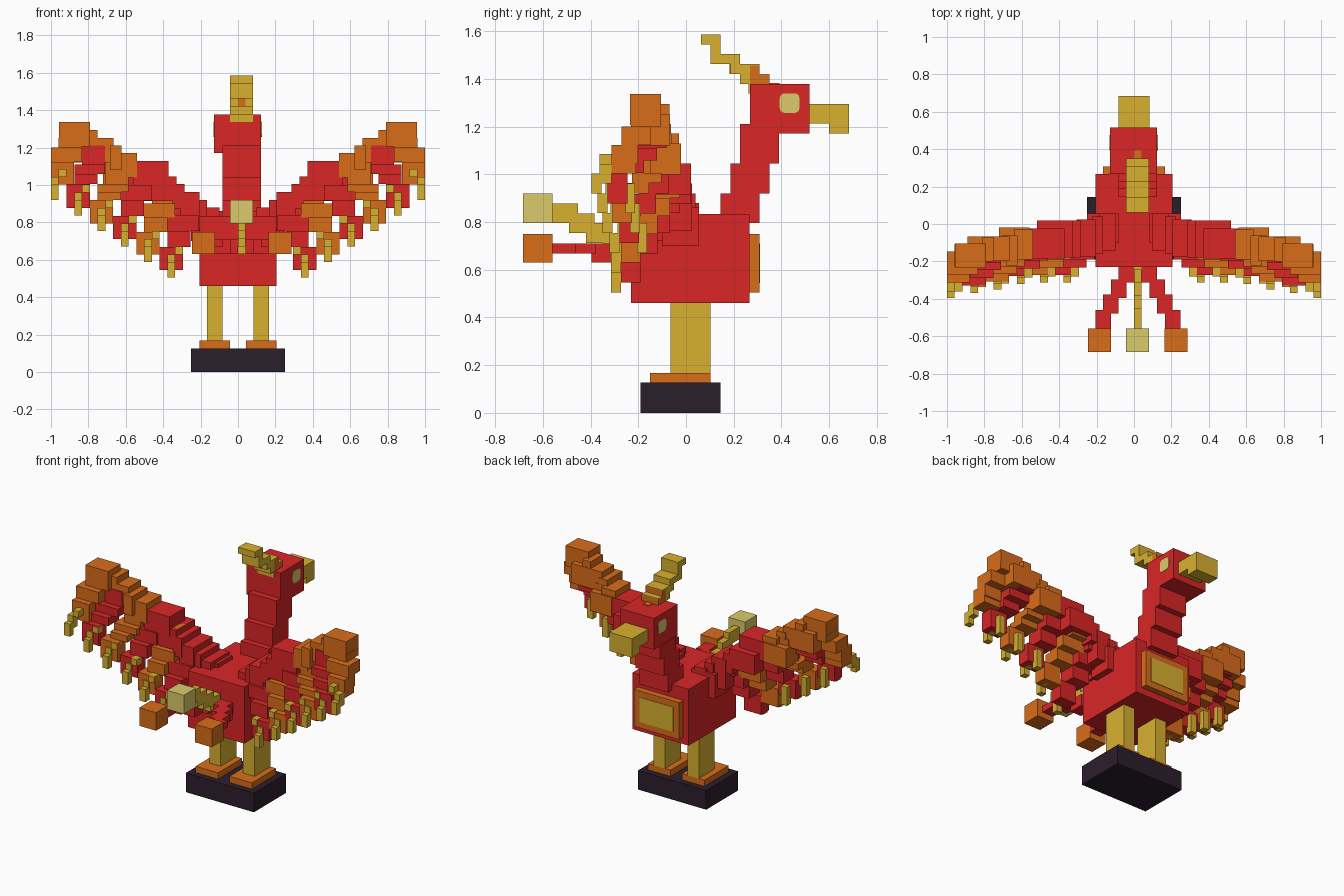
import bpy
import bmesh
from mathutils import Vector

if "Cube" in bpy.data.objects:
    bpy.data.objects.remove(bpy.data.objects["Cube"], do_unlink=True)

V = 0.0413  # edge of one small block


def make_material(name, *rgb):
    linear = [((c / 255 + 0.055) / 1.055) ** 2.4 for c in rgb]
    mat = bpy.data.materials.new(name)
    mat.use_nodes = True
    mat.diffuse_color = (*linear, 1)
    mat.node_tree.nodes["Principled BSDF"].inputs["Base Color"].default_value = (*linear, 1)
    return mat


RED = make_material("plumage red", 218, 38, 38)
ORANGE = make_material("feather orange", 217, 109, 26)
GOLD = make_material("gold", 216, 176, 48)
PALE = make_material("pale yellow", 219, 203, 108)
DARK = make_material("dark base", 43, 30, 43)


def finish(name, bm, mat):
    mesh = bpy.data.meshes.new(name)
    bm.to_mesh(mesh)
    bm.free()
    mesh.materials.append(mat)
    obj = bpy.data.objects.new(name, mesh)
    bpy.context.collection.objects.link(obj)


def blocks(name, mat, *boxes, flip=None):
    """Join boxes given as (x range, y range, z range); flip mirrors x about that value."""
    bm = bmesh.new()
    for xs, ys, zs in boxes:
        if flip is not None:
            xs = (2 * flip - xs[1], 2 * flip - xs[0])
        corners = list(zip(xs, ys, zs))
        low, high = Vector(corners[0]), Vector(corners[1])
        made = bmesh.ops.create_cube(bm, size=1)["verts"]
        bmesh.ops.scale(bm, verts=made, vec=high - low)
        bmesh.ops.translate(bm, verts=made, vec=(low + high) / 2)
    finish(name, bm, mat)


# Stand, legs and body
blocks("base", DARK, ((-.25, .25), (-.19, .145), (0, .127)))
for side, flip in (("left", None), ("right", 0)):
    blocks(side + "_foot", ORANGE, ((.042, .207), (-.15, .103), (.127, .168)), flip=flip)
    blocks(side + "_leg", GOLD, ((.083, .166), (-.064, .103), (.168, .46)), flip=flip)
blocks("body", RED, ((-.207, .207), (-.23, .267), (.46, .834)))
blocks("chest_plate", ORANGE, ((-.166, .166), (.267, .308), (.504, .75)))
blocks("chest_panel", GOLD, ((-.124, .124), (.304, .311), (.545, .709)))

# Neck and head
NECK_X = (-.083, .124)
blocks("neck", RED,
       (NECK_X, (.145, .308), (.795, .92)),
       (NECK_X, (.186, .35), (.92, 1.044)),
       (NECK_X, (.226, .39), (1.044, 1.21)))
blocks("head", RED, ((-.127, .124), (.268, .517), (1.17, 1.378)))
blocks("beak", GOLD,
       ((-.083, .083), (.517, .684), (1.212, 1.295)),
       ((-.083, .083), (.6, .684), (1.17, 1.212)))


def eye(name, x):
    """Thin square plate with rounded corners on the side of the head."""
    bm = bmesh.new()
    made = bmesh.ops.create_cube(bm, size=1)["verts"]
    bmesh.ops.scale(bm, verts=made, vec=(.006, 2 * V, 2 * V))
    rims = [e for e in bm.edges if abs(e.verts[0].co.x - e.verts[1].co.x) > .001]
    bmesh.ops.bevel(bm, geom=rims, offset=V / 2, segments=3, profile=.5, affect='EDGES')
    bmesh.ops.translate(bm, verts=bm.verts, vec=(x, .434, 1.298))
    finish(name, bm, PALE)


eye("left_eye", .124)
eye("right_eye", -.127)

# Crest, a stair rising backwards from the head
CREST_X = (-.042, .081)
blocks("crest", GOLD,
       (CREST_X, (.062, .144), (1.544, 1.585)),
       (CREST_X, (.103, .144), (1.462, 1.544)),
       (CREST_X, (.144, .226), (1.462, 1.503)),
       (CREST_X, (.186, .268), (1.42, 1.462)),
       (CREST_X, (.226, .268), (1.378, 1.42)),
       (CREST_X, (.262, .27), (1.338, 1.378)),
       (CREST_X, (.308, .35), (1.415, 1.421)),
       (CREST_X, (.268, .308), (1.456, 1.462)))
blocks("crest_root", ORANGE,
       (CREST_X, (.268, .35), (1.378, 1.415)),
       (CREST_X, (.268, .308), (1.415, 1.456)),
       ((0, V), (.182, .188), (1.42, 1.462)),
       ((0, V), (.35, .392), (1.376, 1.382)))

# Middle tail plume: narrow steps carrying a pale block
steps = []
for i in range(5):
    back = -.56 + i * 1.7 * V
    bottom = .795 - i * V
    steps.append(((0, V), (back, back + 2.6 * V), (bottom, bottom + 2 * V)))
blocks("middle_tail_plume", GOLD, *steps)
blocks("middle_tail_tip", PALE, ((-.042, .081), (-.684, -.56), (.795, .92)))

# Outer tail plumes spread sideways
for side, flip in (("left", None), ("right", V / 2)):
    steps = []
    for i in range(4):
        x, back = V + i * V, -.314 - i * .082
        low = .63 if i < 2 else .668
        steps.append(((x, x + 2 * V), (back, back + .1), (low, .709)))
    blocks(side + "_tail_plume", RED, *steps, flip=flip)
    blocks(side + "_tail_tip", ORANGE, ((.164, .287), (-.684, -.56), (.63, .75)), flip=flip)

# Wing arm steps: x start, x end, top z, front y
ARM = [(.1, .165, .88, .055), (.165, .205, .92, .04), (.205, .287, .962, .025),
       (.287, .33, 1.005, .02), (.33, .497, 1.045, .02), (.372, .54, 1.128, -.025),
       (.54, .622, 1.17, -.03), (.56, .7, 1.128, -.02), (.622, .665, 1.21, -.062),
       (.665, .75, 1.25, -.067), (.75, .79, 1.294, -.07), (.75, .87, 1.25, -.067),
       (.79, .957, 1.336, -.104)]
# Feathers, outermost first: lower top, upper bottom, upper top, rear y
FEATHERS = [(1.045, 1.2, 1.25, -.395), (1.005, 1.11, 1.21, -.37), (.92, 1.005, 1.17, -.35),
            (.835, 1., 1.128, -.32), (.75, .9, 1.045, -.314), (.668, .84, .962, -.314)]

for side, flip in (("left", None), ("right", 0)):
    inner, outer = [], []
    for x0, x1, top, front in ARM:
        depth = .2 if x1 < .5 else .16 if x1 < .7 else .13
        height = .2 if x1 < .3 else .13
        box = ((x0, x1 + V / 2 if x1 < .9 else x1), (front - depth, front), (top - height, top))
        (inner if x1 < .55 else outer).append(box)
    inner.append(((.08, .25), (-.1, .055), (.7, .86)))
    blocks(side + "_wing_shoulder", RED, *inner, flip=flip)
    blocks(side + "_wing_arm", ORANGE, *outer, flip=flip)

    for k, (low_top, up_bottom, up_top, rear) in enumerate(FEATHERS):
        edge = 1.041 - k * .1245
        tip = .92 - k * .083
        middle = (low_top + up_bottom) / 2

        # Each feather steps outward and backward on its way down
        def section(shift, width, back, depth, low, high):
            x = edge - shift * V
            y = rear + back * V
            return ((x - width * V, x), (y, y + depth * V), (low, high))

        parts = [section(1, 3, 2, 2.7, low_top, middle),
                 section(1, 4, 3, 3, middle, up_bottom),
                 section(2, 3, 4, 3, up_bottom, up_top)]
        if k > 0:
            parts.append(section(0, 3, 1, 2, tip + V, low_top))
        else:
            parts.append(section(1, 3, 2, 2.5, tip + 2 * V, low_top))
        number = "_" + str(k + 1)
        blocks(side + "_feather" + number, RED if k % 2 else ORANGE, *parts, flip=flip)

        # Gold tips hang behind and below
        gold = [section(1, 1, 0, 1, tip, tip + 2 * V),
                section(1, 1, .8, 1.2, tip + V, tip + 3 * V),
                section(2, 1, .8, 1.2, tip + 3 * V, tip + 4 * V)]
        if k in (1, 2, 3):
            gold.append(section(1, 1, 2.8, 1, tip, tip + 3 * V))
        blocks(side + "_feather_tip" + number, GOLD, *gold, flip=flip)
